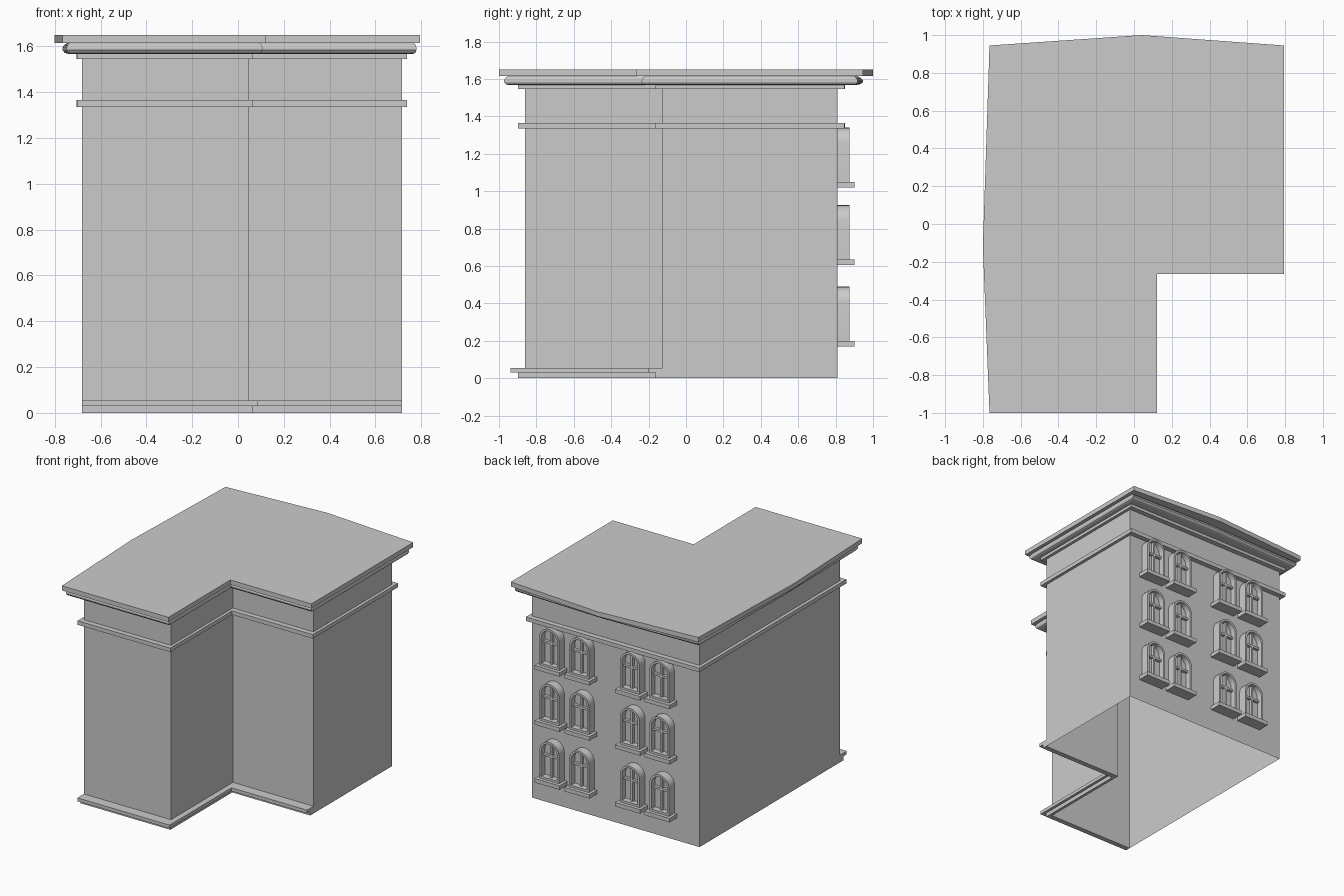
import bpy, bmesh, math

if "Cube" in bpy.data.objects:
    bpy.data.objects.remove(bpy.data.objects["Cube"])


def make(name, bm):
    bmesh.ops.recalc_face_normals(bm, faces=bm.faces)
    me = bpy.data.meshes.new(name)
    bm.to_mesh(me)
    bm.free()
    ob = bpy.data.objects.new(name, me)
    bpy.context.collection.objects.link(ob)
    return ob


def outline(s):
    """L-shaped plan pushed outwards; s=0 is the wall line, s=1 the roof edge."""
    k = s ** 3  # outward bow of the left and back edges
    left, back = -0.68 - 0.085 * s, 0.81 + 0.135 * s
    right, wing = 0.715 + 0.08 * s, 0.045 + 0.077 * s
    front, inner = -0.86 - 0.14 * s, -0.125 - 0.14 * s
    return [(left, front), (wing, front), (wing, inner), (right, inner),
            (right, back), (0.04, back + 0.055 * k), (left, back),
            (left - 0.035 * k, -0.12)]


def loft(name, profile, cap=False):
    """Sweep a (push, height) profile around the whole plan."""
    bm = bmesh.new()
    loops = [[bm.verts.new((x, y, z)) for x, y in outline(s)] for s, z in profile]
    for a, b in zip(loops, loops[1:]):
        for i in range(len(a)):
            j = (i + 1) % len(a)
            bm.faces.new((a[i], a[j], b[j], b[i]))
    if cap:
        bm.faces.new(loops[-1])
    return make(name, bm)


# Walls (open underneath), string courses, cornice and roof
loft("walls", [(0, 0), (0, 1.615)])
for name, z0, z1 in (("string_course", 1.335, 1.365), ("upper_moulding", 1.545, 1.567)):
    loft(name, [(0, z0), (0.28, z0), (0.28, z1), (0, z1)])
loft("cornice", [(0, 1.567), (0.62, 1.567), (0.74, 1.572), (0.8, 1.583),
                 (0.8, 1.594), (0.75, 1.606), (0.66, 1.615)])
loft("roof", [(0, 1.615), (1, 1.615), (1, 1.65), (0, 1.65)], cap=True)

# Stepped plinth along the front faces only
bm = bmesh.new()
rows = []
for s, z in [(0, 0), (0.28, 0), (0.28, 0.03), (0.55, 0.03), (0.55, 0.055), (0, 0.055)]:
    pts = outline(s)[:4]
    pts[0] = (-0.68, pts[0][1])
    pts[3] = (0.715, pts[3][1])
    rows.append([bm.verts.new((x, y, z)) for x, y in pts])
for a, b in zip(rows, rows[1:]):
    for i in range(3):
        bm.faces.new((a[i], a[i + 1], b[i + 1], b[i]))
for i in (0, 3):
    bm.faces.new([r[i] for r in rows])
make("plinth", bm)


# Arched window, origin at the bottom centre on the wall plane, facing +y
def arch(w, bottom, spring, y, n=12):
    arc = [(w * math.cos(math.pi * i / n), y, spring + w * math.sin(math.pi * i / n))
           for i in range(n + 1)]
    return [(w, y, bottom)] + arc + [(-w, y, bottom)]


def box(bm, x0, x1, y0, y1, z0, z1):
    vs = bmesh.ops.create_cube(bm, size=1)["verts"]
    for v in vs:
        v.co = ((x0 + x1) / 2 + v.co.x * (x1 - x0), (y0 + y1) / 2 + v.co.y * (y1 - y0),
                (z0 + z1) / 2 + v.co.z * (z1 - z0))


W, T, SPRING = 0.082, 0.016, 0.208
bm = bmesh.new()
loops = [[bm.verts.new(p) for p in arch(w, b, SPRING, y)] for w, b, y in
         ((W, 0, 0), (W, 0, 0.065), (W - T, T, 0.065), (W - T, T, 0.02))]
for a, b in zip(loops, loops[1:]):
    for i in range(len(a)):
        j = (i + 1) % len(a)
        bm.faces.new((a[i], a[j], b[j], b[i]))
bm.faces.new(loops[-1])                                        # pane
box(bm, -0.008, 0.008, 0.02, 0.042, T, SPRING + W - T)         # mullion
box(bm, -W + T, W - T, 0.02, 0.042, 0.165, 0.181)              # transom
box(bm, -0.104, 0.104, 0, 0.09, -0.03, 0)                      # sill
window = make("window", bm)
bpy.context.view_layer.objects.active = window
window.select_set(True)
bpy.ops.object.shade_smooth_by_angle(angle=math.radians(30))

first = True
for z in (0.2, 0.635, 1.05):
    for x in (0.525, 0.277, -0.145, -0.39):
        ob = window if first else window.copy()
        if not first:
            bpy.context.collection.objects.link(ob)
        first = False
        ob.location = (x, 0.81, z)
